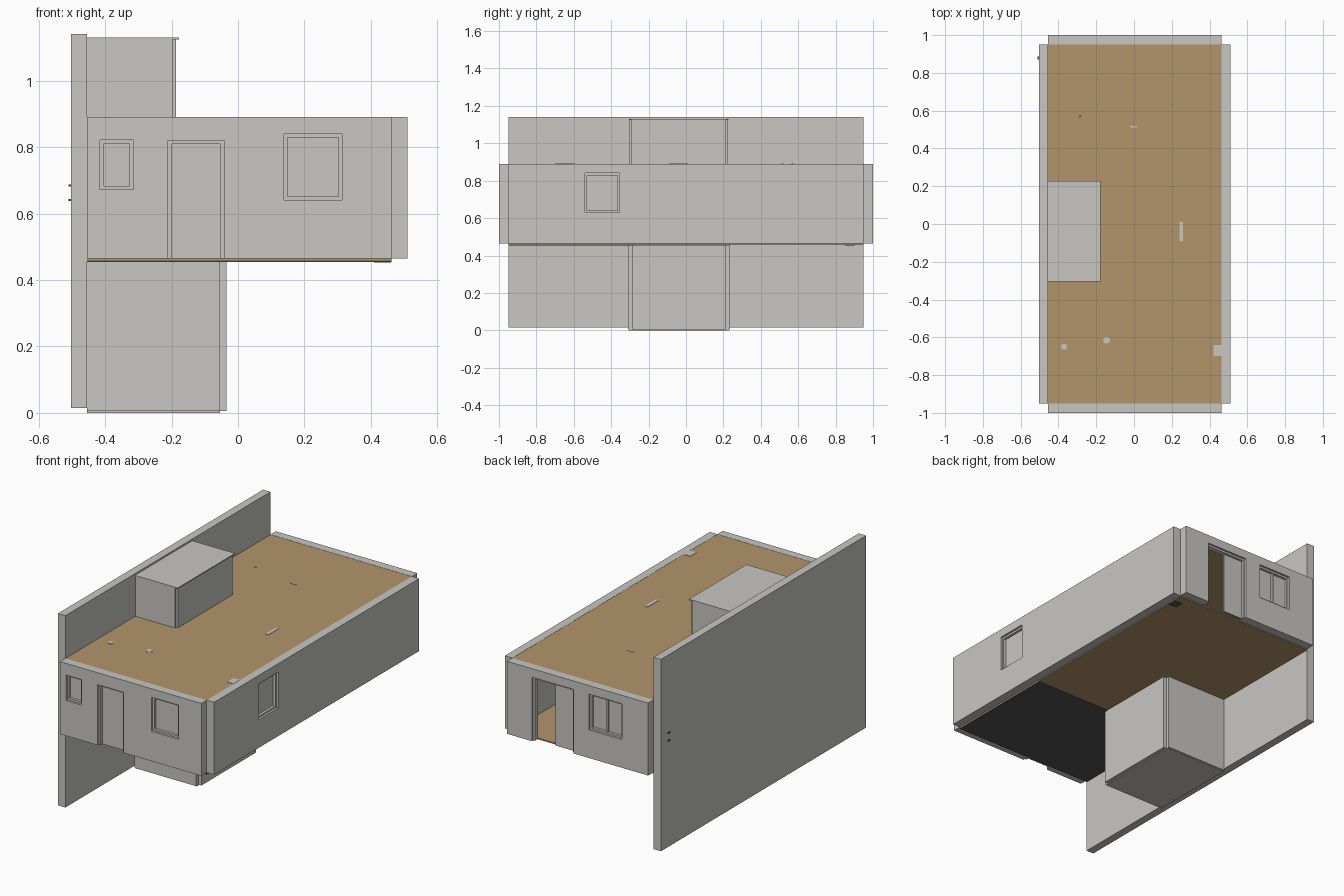
import bpy, bmesh, math
from mathutils import Vector

if "Cube" in bpy.data.objects:
    bpy.data.objects.remove(bpy.data.objects["Cube"])


def mat(name, rgb):
    m = bpy.data.materials.new(name)
    m.diffuse_color = (*rgb, 1)
    m.use_nodes = True
    m.node_tree.nodes["Principled BSDF"].inputs["Base Color"].default_value = m.diffuse_color
    return m


GREY = mat("plaster_grey", (0.578, 0.571, 0.539))
TAN = mat("timber_tan", (0.445, 0.301, 0.150))
DARK = mat("dark_grey", (0.09, 0.088, 0.085))


def box(name, x, y, z, m=GREY):
    """Axis-aligned box from three (low, high) ranges."""
    bm = bmesh.new()
    bmesh.ops.create_cube(bm, size=1)
    for v in bm.verts:
        v.co = Vector([(a + b) / 2 + c * (b - a) for c, (a, b) in zip(v.co, (x, y, z))])
    me = bpy.data.meshes.new(name)
    bm.to_mesh(me)
    bm.free()
    me.materials.append(m)
    ob = bpy.data.objects.new(name, me)
    bpy.context.collection.objects.link(ob)
    return ob


def disc(name, x, y, z, r, h, m=GREY):
    bpy.ops.mesh.primitive_cylinder_add(vertices=16, radius=r, depth=h, location=(x, y, z))
    ob = bpy.context.object
    ob.name = name
    ob.data.materials.append(m)


def cut(wall, x, y, z):
    """Cut a box-shaped opening through a wall."""
    tool = box("cutter", x, y, z)
    mod = wall.modifiers.new("opening", 'BOOLEAN')
    mod.operation = 'DIFFERENCE'
    mod.solver = 'EXACT'
    mod.object = tool
    bpy.context.view_layer.objects.active = wall
    bpy.ops.object.modifier_apply(modifier=mod.name)
    bpy.data.objects.remove(tool)


def opening(wall, name, u, z, outer, inward, axis='x', pane=None, mullion=False, sill=True):
    """Cut an opening and fit it with frame bars and a pane."""
    def part(n, pu, d0, d1, pz):
        d = sorted((outer + inward * d0, outer + inward * d1))
        return box(n, pu, d, pz) if axis == 'x' else box(n, d, pu, pz)

    d = sorted((outer - inward * 0.02, outer + inward * 0.07))
    zc = z if sill else (z[0] - 0.02, z[1])
    cut(wall, *((u, d, zc) if axis == 'x' else (d, u, zc)))
    b = 0.011
    part(name + "_frame_left", (u[0], u[0] + b), 0.012, 0.042, z)
    part(name + "_frame_right", (u[1] - b, u[1]), 0.012, 0.042, z)
    inner = (u[0] + b, u[1] - b)
    part(name + "_frame_top", inner, 0.012, 0.042, (z[1] - b, z[1]))
    if sill:
        part(name + "_frame_bottom", inner, 0.012, 0.042, (z[0], z[0] + b))
    if mullion:
        c = sum(u) / 2
        part(name + "_mullion", (c - b / 2, c + b / 2), 0.018, 0.042, (z[0] + b, z[1] - b))
    part(name + "_pane", pane or inner, 0.027, 0.036, (z[0] + (b if sill else 0), z[1] - b))


Z0, Z1 = 0.465, 0.89          # main storey
X0, X1 = -0.455, 0.462        # inner faces of side walls

# outer walls
box("party_wall", (-0.503, X0), (-0.95, 0.95), (0.015, 1.14))
front = box("front_wall", (X0, X1), (-1, -0.95), (Z0, Z1))
back = box("back_wall", (X0, X1), (0.95, 1), (Z0, Z1))
right = box("right_wall", (X1, 0.51), (-0.95, 0.95), (Z0, Z1))

# windows and doors
opening(front, "small_front_window", (-0.415, -0.315), (0.672, 0.822), -1, 1)
opening(front, "front_door", (-0.21, -0.042), (Z0, 0.82), -1, 1, sill=False)
opening(front, "large_front_window", (0.138, 0.313), (0.64, 0.84), -1, 1)
opening(right, "side_window", (-0.54, -0.355), (0.63, 0.84), 0.51, -1, axis='y')
opening(back, "back_window", (-0.285, -0.07), (0.63, 0.84), 1, -1, mullion=True)
opening(back, "sliding_door", (0.03, 0.30), (Z0, 0.84), 1, -1, pane=(0.041, 0.165), sill=False)


# floor and ceiling, each built around the stair opening
def slab(name, z, hole_x, hole_y, m, y0=-0.95):
    box(name + "_front", (X0, X1), (y0, hole_y[0]), z, m)
    box(name + "_middle", (hole_x, X1), hole_y, z, m)
    box(name + "_back", (X0, X1), (hole_y[1], 0.95), z, m)


slab("floor", (0.458, 0.466), -0.055, (-0.29, 0.215), TAN)
slab("ceiling", (0.882, 0.889), -0.19, (-0.29, 0.215), TAN)
box("floor_underlay", (X0, X1), (-0.95, -0.27), (0.454, 0.458), DARK)
box("floor_drain", (0.41, 0.46), (0.85, 0.90), (0.453, 0.458), DARK)

# partitions
ZP = (0.466, 0.882)
box("hall_left_partition", (-0.30, -0.28), (-0.95, -0.32), ZP)
box("hall_right_partition", (-0.03, -0.01), (-0.95, -0.32), ZP)
box("cross_partition_left", (X0, -0.28), (-0.32, -0.30), ZP)
box("cross_partition_right", (-0.03, X1), (-0.32, -0.30), ZP)
box("kitchen_partition", (0.31, X1), (0.19, 0.21), ZP)


# stair enclosures above and below the storey
def enclosure(name, x1, y, z, t):
    yi = (y[0] + t, y[1] - t)
    box(name + "_front_wall", (X0, x1 - t), (y[0], yi[0]), z)
    box(name + "_back_wall", (X0, x1 - t), (yi[1], y[1]), z)
    box(name + "_side_wall", (x1 - t, x1), yi, z)


enclosure("upper_stair", -0.186, (-0.302, 0.225), (0.885, 1.124), 0.011)
box("upper_stair_roof", (X0, -0.178), (-0.305, 0.227), (1.124, 1.13))
enclosure("lower_stair", -0.034, (-0.31, 0.235), (0.005, 0.456), 0.02)
box("lower_stair_base", (X0, -0.054), (-0.305, 0.23), (0, 0.006))

# fittings showing at ceiling level
disc("ceiling_light_left", -0.37, -0.65, 0.889, 0.016, 0.004)
disc("ceiling_light_right", -0.145, -0.615, 0.889, 0.018, 0.004)
box("ceiling_plate_corner", (0.42, X1), (-0.70, -0.64), (0.887, 0.891))
box("ceiling_plate_long", (0.24, 0.26), (-0.09, 0.01), (0.887, 0.891))
box("ceiling_plate_small", (-0.02, 0.015), (0.51, 0.52), (0.887, 0.891))
disc("ceiling_vent", -0.285, 0.57, 0.889, 0.006, 0.004, DARK)

# pipe stubs on the party wall
for i, z in enumerate((0.64, 0.685)):
    box(f"pipe_stub_{i}", (-0.51, -0.50), (0.872, 0.888), (z - 0.003, z + 0.003), DARK)
